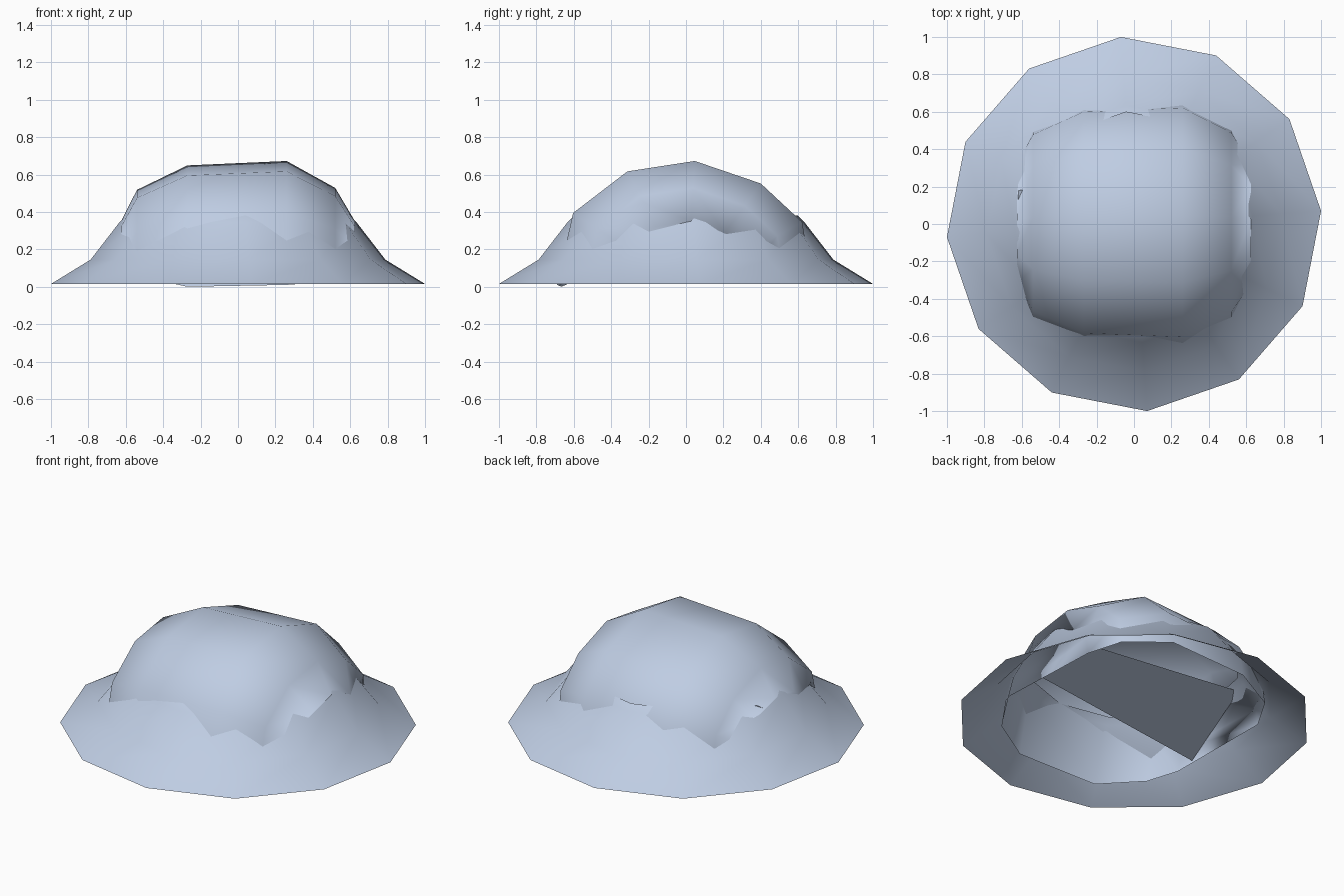
import bpy
from math import sin, cos, radians

if "Cube" in bpy.data.objects:
    bpy.data.objects.remove(bpy.data.objects["Cube"])

# One pale blue-grey colour
mat = bpy.data.materials.new("pale blue grey")
mat.diffuse_color = (0.52, 0.61, 0.77, 1)
mat.use_nodes = True
mat.node_tree.nodes["Principled BSDF"].inputs["Base Color"].default_value = mat.diffuse_color


def add_mesh(name, verts, faces):
    me = bpy.data.meshes.new(name)
    me.from_pydata(verts, [], faces)
    me.materials.append(mat)
    for p in me.polygons:
        p.use_smooth = True
    ob = bpy.data.objects.new(name, me)
    bpy.context.collection.objects.link(ob)
    return ob


def strip_faces(rows, cols, closed):
    n = cols if closed else cols - 1
    return [(r * cols + c, r * cols + (c + 1) % cols,
             (r + 1) * cols + (c + 1) % cols, (r + 1) * cols + c)
            for r in range(rows - 1) for c in range(n)]


# Flared brim: open twelve-sided shell
N = 12
profile = [(1.0025, 0.015), (0.79, 0.145), (0.635, 0.345), (0.60, 0.38)]
verts = [(r * cos(radians(4 + 30 * k)), r * sin(radians(4 + 30 * k)), z)
         for r, z in profile for k in range(N)]
add_mesh("brim", verts, strip_faces(len(profile), N, True))

# Crown: half round body lying along x; its front lip dips through the brim
arc = [(12, 0.67), (29, 0.71), (54, 0.68), (86, 0.672),
       (117, 0.69), (147, 0.72), (180, 0.69)]
rings = [(-0.625, 0.52, 0.08), (-0.54, 0.77, 0.06), (-0.27, 0.965, 0.0),
         (0.26, 1.0, 0.01), (0.52, 0.785, 0.03), (0.625, 0.52, 0.1)]
verts = [(x, s * r * cos(radians(a)),
          s * r * sin(radians(a)) + (lift if a == 180 else 0.002))
         for x, s, lift in rings for a, r in arc]
M = len(arc)
faces = [f[::-1] for f in strip_faces(len(rings), M, False)]
faces.append(tuple(reversed(range(M))))             # left end
faces.append(tuple(range(len(verts) - M, len(verts))))  # right end
add_mesh("crown", verts, faces)

# Slanted band across the hollow, from one end of the crown to the other
add_mesh("inner_band",
         [(-0.62, -0.23, 0.09), (-0.62, 0.18, 0.36),
          (0.62, 0.27, 0.18), (0.62, -0.22, 0.23)],
         [(0, 1, 2, 3)])
